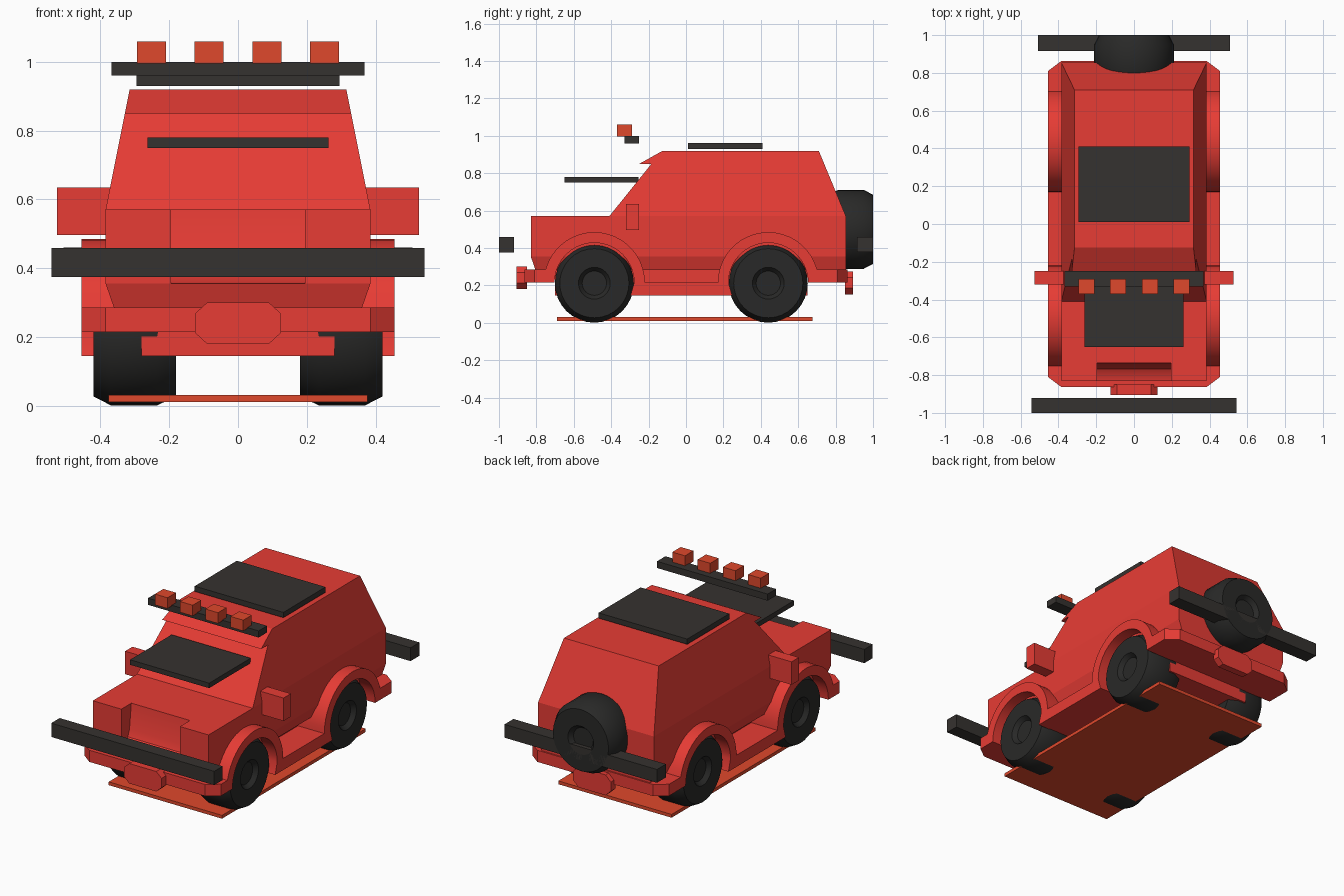
import bpy, bmesh, math
from mathutils import Matrix, Vector

if "Cube" in bpy.data.objects:
    bpy.data.objects.remove(bpy.data.objects["Cube"])


def material(name, rgb):
    m = bpy.data.materials.new(name)
    m.diffuse_color = (*rgb, 1)
    m.use_nodes = True
    m.node_tree.nodes["Principled BSDF"].inputs["Base Color"].default_value = m.diffuse_color
    return m


RED = material("body_red", (0.80, 0.045, 0.035))
ORANGE = material("lamp_orange", (0.74, 0.065, 0.025))
DARK = material("trim_dark", (0.036, 0.032, 0.029))
RUBBER = material("rubber", (0.022, 0.022, 0.021))


def finish(bm, name, mat, smooth=False):
    bmesh.ops.recalc_face_normals(bm, faces=bm.faces)
    me = bpy.data.meshes.new(name)
    bm.to_mesh(me)
    bm.free()
    ob = bpy.data.objects.new(name, me)
    bpy.context.collection.objects.link(ob)
    me.materials.append(mat)
    if smooth:
        bpy.context.view_layer.objects.active = ob
        ob.select_set(True)
        bpy.ops.object.shade_smooth_by_angle(angle=math.radians(30))
        ob.select_set(False)
    return ob


def loft(name, a, b, mat, smooth=False):
    """Closed solid between two matching outlines."""
    bm = bmesh.new()
    va, vb = ([bm.verts.new(p) for p in ring] for ring in (a, b))
    bm.faces.new(va)
    bm.faces.new(vb[::-1])
    for i in range(len(va)):
        j = (i + 1) % len(va)
        bm.faces.new((va[i], va[j], vb[j], vb[i]))
    return finish(bm, name, mat, smooth)


def side_prism(name, prof, x0, x1, mat, smooth=False):
    return loft(name, [(x0, y, z) for y, z in prof], [(x1, y, z) for y, z in prof], mat, smooth)


def box(name, x, y, z, mat):
    prof = [(y[0], z[0]), (y[1], z[0]), (y[1], z[1]), (y[0], z[1])]
    return side_prism(name, prof, x[0], x[1], mat)


def arc(cy, cz, r, a0, a1, n=20):
    return [(cy + r * math.cos(math.radians(a0 + (a1 - a0) * i / n)),
             cz + r * math.sin(math.radians(a0 + (a1 - a0) * i / n))) for i in range(n + 1)]


def wheel(name, matrix):
    """Lathed tyre with a dished hub; outer face points along +x."""
    prof = [(0, -.12), (.185, -.12), (.211, -.065), (.211, .07), (.185, .12),
            (.085, .12), (.065, .095), (0, .095)]
    bm = bmesh.new()
    vs = [bm.verts.new((x, 0, r)) for r, x in prof]
    es = [bm.edges.new(vs[i:i + 2]) for i in range(len(vs) - 1)]
    bmesh.ops.spin(bm, geom=vs + es, cent=(0, 0, 0), axis=(1, 0, 0),
                   angle=math.tau, steps=32, use_duplicate=False)
    bmesh.ops.remove_doubles(bm, verts=bm.verts, dist=1e-4)
    bm.transform(matrix)
    return finish(bm, name, RUBBER, True)


# cab with windscreen and sun visor, narrowing to the roof
cab = [(-.41, .57), (-.185, .85), (-.25, .85), (-.125, .92), (.71, .92), (.855, .57)]
w = lambda z: .385 - (z - .57) * .2
loft("cab", [(-w(z), y, z) for y, z in cab], [(w(z), y, z) for y, z in cab], RED)

# middle body: two side blocks and a recessed centre nose
block = [(-.83, .355), (-.83, .57), (.855, .57), (.855, .355)]
for s, side in ((-1, "left"), (1, "right")):
    side_prism("body_side_" + side, block, s * .195, s * .385, RED)
nose = [(-.83, .355), (-.80, .36), (-.768, .38), (-.752, .42), (-.735, .57), (.855, .57), (.855, .355)]
side_prism("body_centre", nose, -.195, .195, RED, True)

# lower body, tapering inward
loft("body_lower",
     [(-.385, -.83, .355), (.385, -.83, .355), (.385, .855, .355), (-.385, .855, .355)],
     [(-.36, -.805, .283), (.36, -.805, .283), (.36, .855, .283), (-.36, .855, .283)], RED)
box("chassis", (-.28, .28), (-.70, .65), (.145, .30), RED)

# fender flares with sill, one outline per side
FY, RY, CZ, RO, RI = -.49, .44, .215, .27, .213
lift = math.degrees(math.asin(.07 / RO))
fender = ([(-.81, .215), (-.81, .285)] + arc(FY, CZ, RO, 180 - lift, 0)
          + arc(RY, CZ, RO, 180, lift) + [(.81, .285), (.81, .215)]
          + arc(RY, CZ, RI, 0, 180) + [(RY - RI + .02, .145), (FY + RI - .02, .145)]
          + arc(FY, CZ, RI, 0, 180))
for s, side in ((-1, "left"), (1, "right")):
    side_prism("fender_" + side, fender, s * .28, s * .455, RED, True)

# bumpers with cut corners, and octagonal plates below them
for s, end, inner, tip, z0, z1 in ((-1, "front", .705, .905, .18, .30),
                                   (1, "rear", .655, .893, .152, .275)):
    plan = [(-.455, inner), (-.455, .81), (-.385, .863), (.385, .863), (.455, .81), (.455, inner)]
    loft("bumper_" + end, [(x, s * y, .215) for x, y in plan], [(x, s * y, .285) for x, y in plan], RED)
    c, h, k = (z0 + z1) / 2, (z1 - z0) / 2, .028
    octo = [(-.125, -k), (-.09, -h), (.09, -h), (.125, -k), (.125, k), (.09, h), (-.09, h), (-.125, k)]
    loft("tow_plate_" + end, [(x, s * .85, c + z) for x, z in octo],
         [(x, s * tip, c + z) for x, z in octo], RED)

# wheels and spare
for s, side in ((-1, "left"), (1, "right")):
    turn = Matrix.Rotation(0 if s > 0 else math.pi, 4, 'Z')
    for y, end in ((FY, "front"), (RY, "rear")):
        wheel(f"wheel_{end}_{side}", Matrix.Translation((s * .30, y, .212)) @ turn)
    # door mirrors
    box("mirror_" + side, (s * .37, s * .527), (-.32, -.25), (.497, .635), RED)
wheel("spare_wheel", Matrix.Translation((0, .88, .50)) @ Matrix.Rotation(math.pi / 2, 4, 'Z'))

# bars, racks and panels
box("front_bar", (-.542, .542), (-1, -.92), (.375, .458), DARK)
box("rear_bar", (-.507, .507), (.915, 1), (.38, .46), DARK)
box("roof_panel", (-.295, .295), (.01, .41), (.93, .962), DARK)
box("hood_panel", (-.263, .263), (-.65, -.255), (.75, .78), DARK)
box("light_bar", (-.368, .368), (-.33, -.25), (.96, 1.0), DARK)
for i in range(4):
    x = -.252 + i * .168
    box(f"roof_lamp_{i + 1}", (x - .042, x + .042), (-.37, -.29), (.995, 1.06), ORANGE)

# thin plate under the wheels
box("ground_plate", (-.377, .377), (-.69, .675), (.011, .031), ORANGE)
